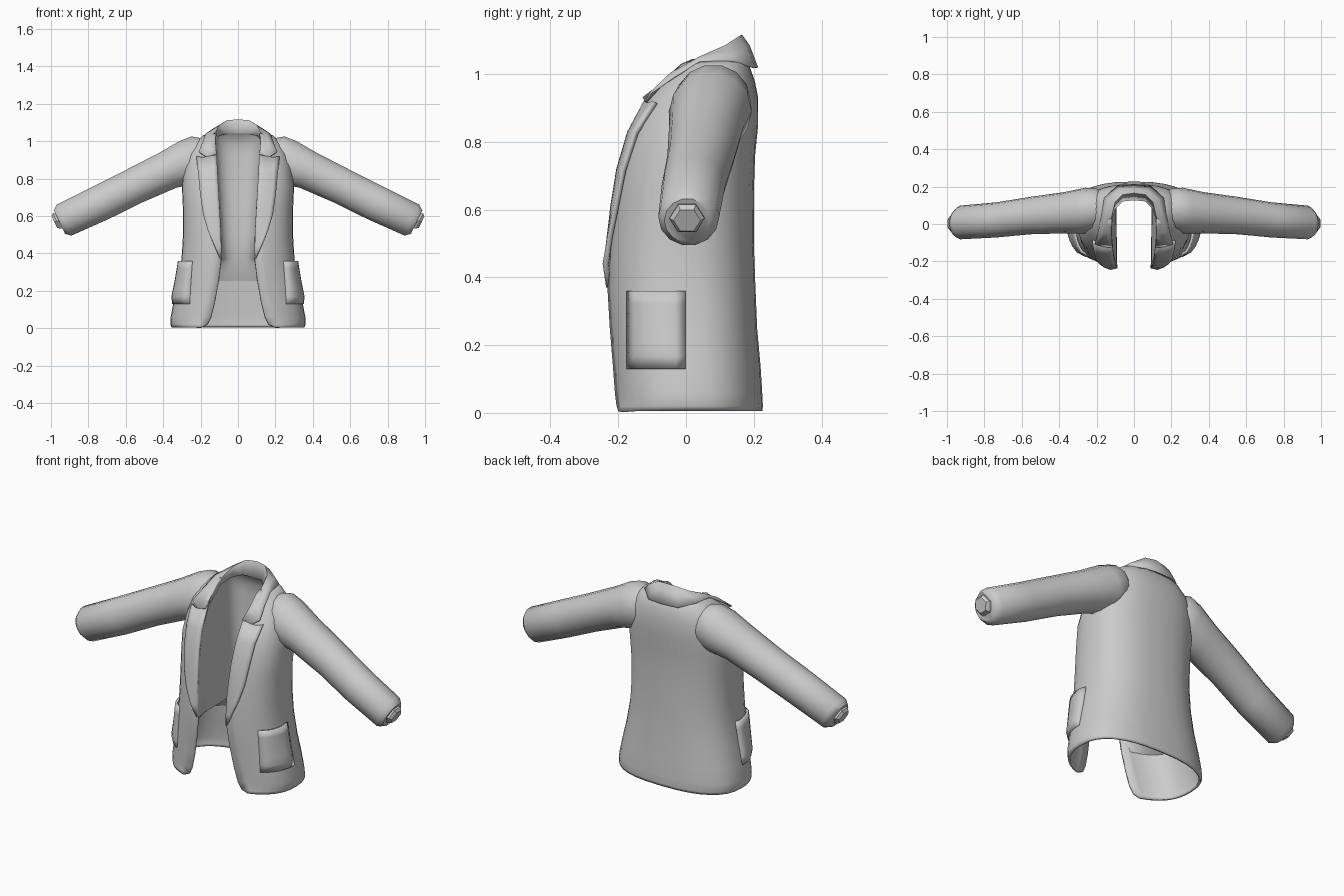
import bpy, bmesh, math

if "Cube" in bpy.data.objects:
    bpy.data.objects.remove(bpy.data.objects["Cube"])

cloth = bpy.data.materials.new("grey_cloth")
cloth.diffuse_color = (0.6, 0.6, 0.6, 1)
cloth.use_nodes = True
cloth.node_tree.nodes["Principled BSDF"].inputs["Base Color"].default_value = cloth.diffuse_color


def finish(name, verts, faces, thick=0.0, angle=50):
    """Make a mirrored, smooth-shaded part, optionally thickened."""
    me = bpy.data.meshes.new(name)
    me.from_pydata(verts, [], faces)
    me.materials.append(cloth)
    ob = bpy.data.objects.new(name, me)
    bpy.context.collection.objects.link(ob)
    mir = ob.modifiers.new("mirror", 'MIRROR')
    mir.merge_threshold = 0.0005
    if thick:
        sol = ob.modifiers.new("thickness", 'SOLIDIFY')
        sol.thickness = thick
        sol.offset = -1
    bpy.ops.object.select_all(action='DESELECT')
    ob.select_set(True)
    bpy.context.view_layer.objects.active = ob
    bpy.ops.object.shade_smooth_by_angle(angle=math.radians(angle))
    return ob


def grid(name, rows, thick=0.0, flip=False):
    """Skin a sheet over rows of equally many points."""
    n = len(rows[0])
    verts = [p for r in rows for p in r]
    faces = []
    for j in range(len(rows) - 1):
        for i in range(n - 1):
            a, b = j * n + i, (j + 1) * n + i
            f = (a, a + 1, b + 1, b)
            faces.append(f[::-1] if flip else f)
    return finish(name, verts, faces, thick)


# Body outline by height: z, half width, back y, front edge y, front edge x
BODY = [
    (0.005, 0.355, 0.225, -0.200, 0.200), (0.02, 0.362, 0.227, -0.205, 0.165),
    (0.06, 0.360, 0.225, -0.210, 0.145), (0.14, 0.345, 0.220, -0.216, 0.125),
    (0.25, 0.322, 0.210, -0.225, 0.105), (0.37, 0.302, 0.205, -0.232, 0.090),
    (0.50, 0.294, 0.200, -0.228, 0.092), (0.65, 0.295, 0.200, -0.213, 0.100),
    (0.76, 0.300, 0.204, -0.192, 0.107), (0.85, 0.290, 0.213, -0.160, 0.112),
    (0.93, 0.270, 0.213, -0.115, 0.117), (0.98, 0.240, 0.203, -0.070, 0.120),
    (1.03, 0.190, 0.185, -0.015, 0.120), (1.045, 0.150, 0.170, 0.020, 0.118),
]
POW = 2.5


def body_at(z):
    for a, b in zip(BODY, BODY[1:]):
        if z <= b[0]:
            t = max(0, (z - a[0]) / (b[0] - a[0]))
            return [p + (q - p) * t for p, q in zip(a, b)]
    return list(BODY[-1])


def section(z):
    """Half width, centre y and front depth of the rounded body section."""
    _, w, yb, yf, xf = body_at(z)
    c = (yb + yf) / 2
    return w, c, (c - yf) / (1 - (xf / w) ** POW) ** (1 / POW)


def front_y(x, z):
    w, c, d = section(z)
    return c - d * max(0, 1 - (x / w) ** POW) ** (1 / POW)


def side_x(y, z):
    w, c, d = section(z)
    return w * max(0, 1 - (abs(y - c) / d) ** POW) ** (1 / POW)


SEG = 8


def shell_row(z, inset=0.0):
    _, w, yb, yf, xf = body_at(z)
    w2, c, d = section(z)
    end = math.asin((xf / w) ** (POW / 2))
    row = []
    for i in range(SEG + 1):
        t = math.pi / 2 * i / SEG
        row.append(((w - inset) * math.sin(t) ** 0.8,
                    c + (yb - inset - c) * abs(math.cos(t)) ** 0.8, z))
    for i in range(1, SEG + 1):
        t = math.pi / 2 + (math.pi / 2 - end) * i / SEG
        row.append(((w - inset) * math.sin(t) ** 0.8,
                    c - (d - inset) * abs(math.cos(t)) ** 0.8, z))
    return row


def lining_row(z):
    _, w, yb, yf, xf = body_at(z)
    c, back, row = 0.06, min(yb - 0.045, 0.16), []
    for i in range(SEG + 1):
        t = math.pi / 2 * i / SEG
        row.append(((xf + 0.004) * math.sin(t) ** 0.8,
                    c + (back - c) * abs(math.cos(t)) ** 0.8, z))
    for i in range(1, SEG + 1):
        t = i / SEG
        row.append((xf + 0.004 * (1 - t), c + (yf + 0.002 - c) * t, z))
    return row


# Outer shell of the jacket
grid("jacket_body", [shell_row(r[0]) for r in BODY], 0.012, True)

# Inner lining, sloping out to the shell at its lower end
grid("lining", [shell_row(0.25, 0.011)] + [lining_row(r[0]) for r in BODY[5:]])

# Lapel lying over the chest: outer edge height and x
LAPEL = [(0.37, 0.094), (0.44, 0.125), (0.52, 0.160), (0.61, 0.187),
         (0.72, 0.203), (0.83, 0.213), (0.92, 0.223)]
rows = []
for k, (z, xo) in enumerate(LAPEL):
    xi = body_at(z)[4] - 0.002
    row = []
    for i in range(6):
        t = i / 5
        x = xi + (xo - xi) * t
        zz = z + (0.02 * (1 - t) - 0.012 * math.sin(math.pi * t) if k == 6 else 0)
        lift = min(0.006 + 0.016 * t, 0.004 + 0.02 * k)
        row.append((x, front_y(x, zz) - lift, zz))
    rows.append(row)
grid("lapel", rows, 0.016)

# Collar: inner edge, rolled top, middle and outer fall, from back to front
inner = [(0, .130, 1.04), (.06, .122, 1.04), (.10, .08, 1.03), (.118, .02, 1.01),
         (.119, -.04, .97), (.117, -.10, .93)]
roll = [(0, .165, 1.117), (.06, .157, 1.112), (.102, .115, 1.085), (.119, .04, 1.05),
        (.120, -.045, .995), (.115, -.128, .932)]
mid = [(0, .188, 1.085), (.075, .180, 1.08), (.132, .130, 1.068), (.152, .04, 1.052),
       (.162, -.045, 1.005), (.168, -.122, .918)]
fall = [(0, .213, 1.02), (.090, .205, 1.02), (.160, .140, 1.04), (.175, .04, 1.04),
        (.190, -.035, .995), (.210, -.108, .945)]
grid("collar", [inner, roll, mid, fall], 0.006)

# Patch pocket on each hip
rows = []
for j in range(7):
    z = 0.13 + 0.23 * j / 6
    row = []
    for i in range(7):
        y = -0.001 - 0.172 * i / 6
        edge = i in (0, 6) or j == 0
        off = 0.006 if edge else 0.018
        x = side_x(y, z)
        ny = 0.5 * i / 6
        row.append((x + off * math.sqrt(1 - ny * ny), y - off * ny, z))
    rows.append(row)
grid("pocket", rows, 0.014, True)


def tube(name, stations, sides, angle):
    """Capped tube along the slanting arm: x, y, z, height radius, depth radius."""
    verts, faces = [], []
    for x, y, z, rh, rd in stations:
        for k in range(sides):
            a = 2 * math.pi * k / sides
            u, v = rh * math.sin(a), rd * math.cos(a)
            verts.append((x + 0.43 * u, y + v, z + 0.9 * u))
    for j in range(len(stations) - 1):
        for k in range(sides):
            a, b = j * sides + k, j * sides + (k + 1) % sides
            faces.append((a, b, b + sides, a + sides))
    last = (len(stations) - 1) * sides
    faces.append(tuple(range(last, last + sides)))
    ob = finish(name, verts, faces, 0, angle)
    bm = bmesh.new()
    bm.from_mesh(ob.data)
    bmesh.ops.recalc_face_normals(bm, faces=bm.faces)
    bm.to_mesh(ob.data)
    bm.free()


# Sleeve from inside the shoulder to the rounded cuff
tube("sleeve", [
    (.150, .080, .960, .060, .070), (.200, .080, .925, .115, .110),
    (.260, .072, .890, .126, .122), (.375, .060, .845, .107, .110),
    (.555, .045, .760, .100, .100), (.735, .022, .670, .099, .094),
    (.930, .008, .578, .094, .090), (.955, .004, .568, .072, .068)], 14, 50)

# Small six-sided stub at the wrist
tube("wrist_stub", [(.940, .003, .578, .052, .052), (.970, .003, .574, .052, .052),
                    (.982, .003, .568, .040, .040)], 6, 20)
